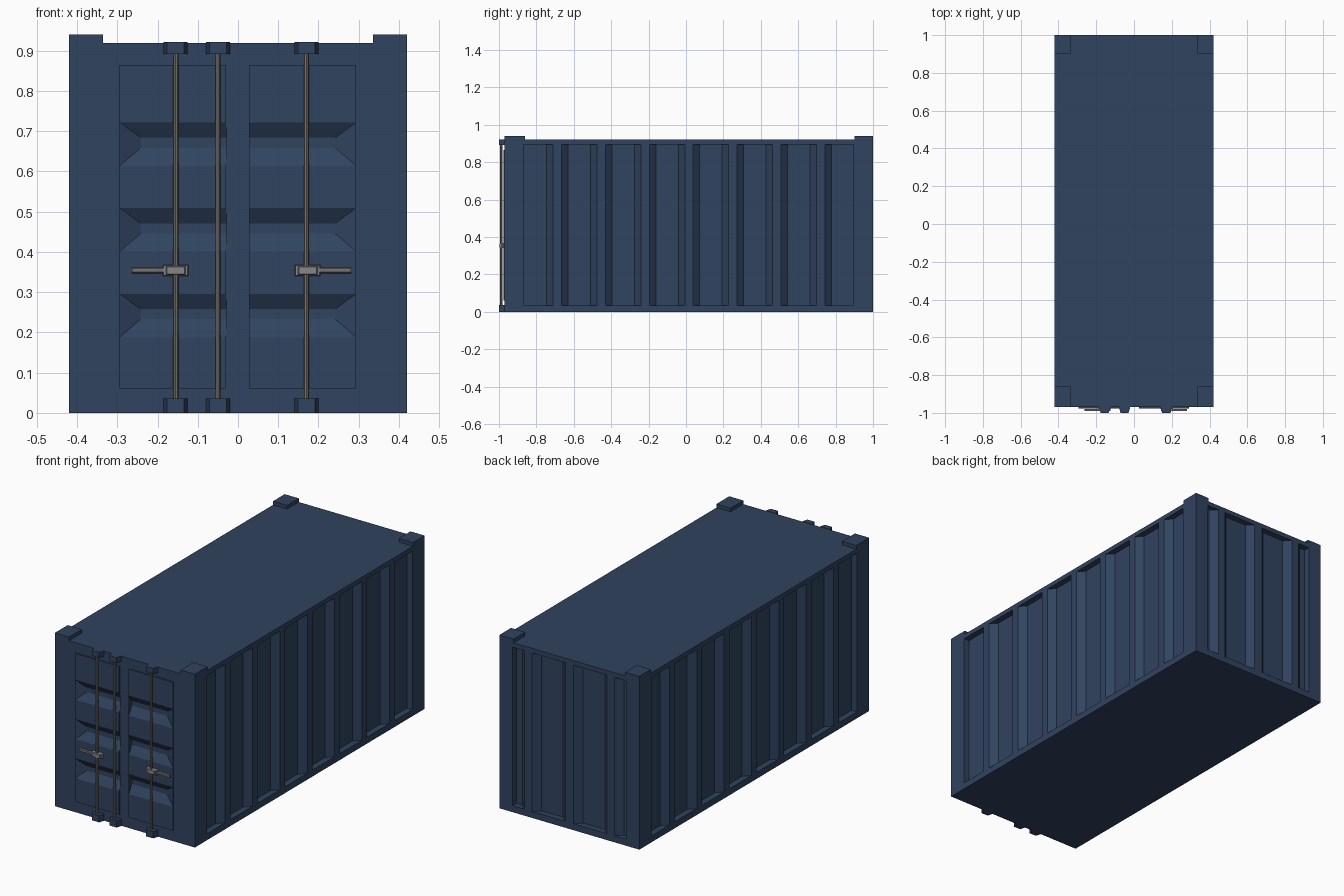
import bpy, bmesh
from mathutils import Vector

if "Cube" in bpy.data.objects:
    bpy.data.objects.remove(bpy.data.objects["Cube"])


def material(name, rgb):
    mat = bpy.data.materials.new(name)
    mat.use_nodes = True
    mat.diffuse_color = (*rgb, 1)
    mat.node_tree.nodes["Principled BSDF"].inputs["Base Color"].default_value = (*rgb, 1)
    return mat


BLUE = material("navy paint", (0.03, 0.056, 0.115))
STEEL = material("worn steel", (0.19, 0.175, 0.165))
LIGHT = material("light steel", (0.24, 0.24, 0.255))

W, FRONT, BACK, H = 0.42, -0.97, 1.0, 0.92
DOOR = FRONT - 0.006


def finish(name, bm, mat):
    bmesh.ops.recalc_face_normals(bm, faces=bm.faces)
    mesh = bpy.data.meshes.new(name)
    bm.to_mesh(mesh)
    bm.free()
    obj = bpy.data.objects.new(name, mesh)
    bpy.context.collection.objects.link(obj)
    if mat:
        mesh.materials.append(mat)
    return obj


def frustum(bm, place, base, tip, start=0.0):
    """Tapered block; base and tip are (u0, u1, v0, v1, depth), place maps u, v, depth to space."""
    lid = [b + (t - b) * start for b, t in zip(base, tip)]
    rings = []
    for u0, u1, v0, v1, d in (lid, tip):
        rings.append([bm.verts.new(place(u, v, d))
                      for u, v in ((u0, v0), (u1, v0), (u1, v1), (u0, v1))])
    a, b = rings
    bm.faces.new(a)
    bm.faces.new(b)
    for i in range(4):
        j = (i + 1) % 4
        bm.faces.new((a[i], a[j], b[j], b[i]))


def on_front(u, v, d):
    return Vector((u, FRONT - d, v))


def box(name, x0, x1, y0, y1, z0, z1, mat):
    bm = bmesh.new()
    frustum(bm, lambda u, v, d: Vector((u, v, d)), (x0, x1, y0, y1, z0), (x0, x1, y0, y1, z1))
    return finish(name, bm, mat)


def cut(obj, cutter):
    mod = obj.modifiers.new("recess", "BOOLEAN")
    mod.operation, mod.solver, mod.object = "DIFFERENCE", "EXACT", cutter
    bpy.context.view_layer.objects.active = obj
    bpy.ops.object.modifier_apply(modifier=mod.name)


def recess_row(bm, place, spans, depth, slope):
    """Row of corrugation recesses, the outer walls of the end ones upright."""
    for i, (u0, u1) in enumerate(spans):
        s0 = 0 if i == 0 else slope
        s1 = 0 if i == len(spans) - 1 else slope
        frustum(bm, place, (u0, u1, 0.035, 0.895, 0), (u0 + s0, u1 - s1, 0.035, 0.895, depth), -0.2)


# Main shell
body = box("container_body", -W, W, FRONT, BACK, 0, H, BLUE)

# Corrugated recesses in both long walls and the back wall
walls = bmesh.new()
pitch = 0.2345
side_spans = [(-0.865, -0.71)]
side_spans += [(-0.665 + i * pitch, -0.475 + i * pitch) for i in range(6)]
side_spans += [(0.742, 0.895)]
for s in (-1, 1):
    recess_row(walls, lambda u, v, d: Vector((s * (W - d), u, v)), side_spans, 0.033, 0.035)
back_spans = [(-0.34, -0.27), (-0.225, -0.025), (0.025, 0.225), (0.27, 0.34)]
recess_row(walls, lambda u, v, d: Vector((u, BACK - d, v)), back_spans, 0.033, 0.035)
wall_cutter = finish("wall_cutter", walls, None)
cut(body, wall_cutter)

# Door leaves, each with three horizontal grooves tapering at the outer end
doors = [box("right_door", -0.295, -0.03, DOOR, FRONT + 0.004, 0.06, 0.865, BLUE),
         box("left_door", 0.027, 0.292, DOOR, FRONT + 0.004, 0.06, 0.865, BLUE)]
grooves = bmesh.new()
for s in (-1, 1):
    for top in (0.722, 0.509, 0.296):
        frustum(grooves, lambda u, v, d: Vector((s * u, DOOR + d, v)),
                (0.0285, 0.2935, top - 0.108, top, 0),
                (0.0285, 0.242, top - 0.063, top - 0.038, 0.025), -0.1)
groove_cutter = finish("groove_cutter", grooves, None)
for part in [body] + doors:
    cut(part, groove_cutter)
for cutter in (wall_cutter, groove_cutter):
    bpy.data.objects.remove(cutter)

# Corner castings on the roof
for side, s in (("right", -1), ("left", 1)):
    x0, x1 = sorted((s * 0.335, s * W))
    box(f"front_{side}_corner", x0, x1, FRONT, -0.86, H, 0.94, BLUE)
    box(f"back_{side}_corner", x0, x1, 0.9, BACK, H, 0.94, BLUE)

# Locking rods with tapered brackets at the sill and header
ROD_Y = 0.017
for name, x in (("outer_right", -0.155), ("inner_right", -0.05), ("left", 0.17)):
    for end, z0, z1 in (("bottom", 0, 0.036), ("top", 0.892, 0.922)):
        bm = bmesh.new()
        frustum(bm, on_front, (x - 0.03, x + 0.03, z0, z1, 0), (x - 0.021, x + 0.021, z0, z1, 0.03))
        finish(f"{name}_{end}_bracket", bm, BLUE)
    bm = bmesh.new()
    bmesh.ops.create_cone(bm, cap_ends=True, segments=8, radius1=0.0065, radius2=0.0065, depth=0.87)
    bmesh.ops.translate(bm, verts=bm.verts, vec=on_front(x, 0.464, ROD_Y))
    finish(f"{name}_lock_rod", bm, STEEL)

# Handles: clasp plate, raised catch and lever
for name, x, s in (("right", -0.155, -1), ("left", 0.173, 1)):
    bm = bmesh.new()
    frustum(bm, on_front, (x - 0.032, x + 0.032, 0.34, 0.368, 0.006), (x - 0.03, x + 0.03, 0.342, 0.366, 0.021))
    frustum(bm, on_front, (x - 0.024, x + 0.024, 0.343, 0.365, 0.021), (x - 0.022, x + 0.022, 0.345, 0.363, 0.027))
    finish(f"{name}_handle_clasp", bm, LIGHT)
    x0, x1 = sorted((x + s * 0.025, x + s * 0.108))
    bm = bmesh.new()
    frustum(bm, on_front, (x0, x1, 0.347, 0.361, 0.009), (x0, x1, 0.350, 0.360, 0.02))
    finish(f"{name}_handle_lever", bm, STEEL)
